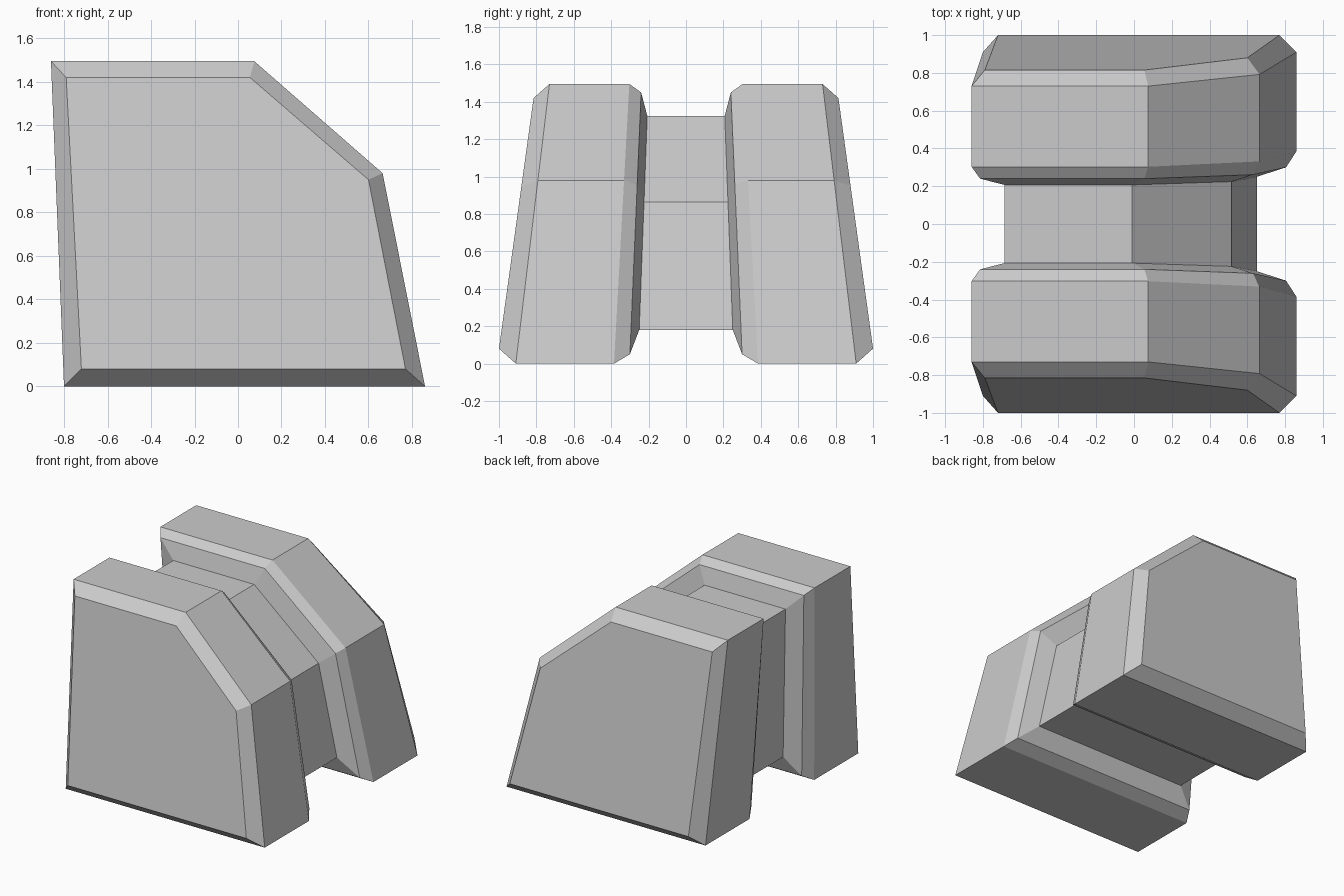
import bpy, bmesh

if "Cube" in bpy.data.objects:
    bpy.data.objects.remove(bpy.data.objects["Cube"])

# Five-sided cross-sections from the outer face to the central groove:
# (|y| at section bottom, |y| at section top, [(x, z) ...])
SECTIONS = [
    (1.00, 0.815, [(-0.72, 0.08), (0.77, 0.08), (0.60, 0.95), (0.055, 1.42), (-0.79, 1.42)]),
    (0.91, 0.73, [(-0.80, 0.0), (0.86, 0.0), (0.665, 0.98), (0.075, 1.495), (-0.86, 1.495)]),
    (0.385, 0.303, [(-0.80, 0.0), (0.86, 0.0), (0.665, 0.98), (0.075, 1.495), (-0.86, 1.495)]),
    (0.30, 0.24, [(-0.755, 0.05), (0.805, 0.05), (0.63, 0.955), (0.055, 1.45), (-0.815, 1.45)]),
    (0.25, 0.207, [(-0.635, 0.18), (0.65, 0.18), (0.515, 0.865), (-0.01, 1.325), (-0.685, 1.325)]),
]


def section_points(bottom_y, top_y, profile, side):
    """Place a profile on its leaning plane, on the front (-1) or back (+1)."""
    z0, z1 = profile[0][1], profile[-1][1]
    return [(x, side * (bottom_y + (top_y - bottom_y) * (z - z0) / (z1 - z0)), z)
            for x, z in profile]


def loft(name, sections):
    """Skin a row of matching sections and cap both ends."""
    bm = bmesh.new()
    rings = [[bm.verts.new(p) for p in pts] for pts in sections]
    for a, b in zip(rings, rings[1:]):
        for i in range(len(a)):
            j = (i + 1) % len(a)
            bm.faces.new((a[i], a[j], b[j], b[i]))
    bm.faces.new(rings[0])
    bm.faces.new(rings[-1])
    bmesh.ops.recalc_face_normals(bm, faces=bm.faces)
    mesh = bpy.data.meshes.new(name)
    bm.to_mesh(mesh)
    bm.free()
    obj = bpy.data.objects.new(name, mesh)
    bpy.context.collection.objects.link(obj)
    return obj


# Grooved block: front half, then the mirrored back half
front = [section_points(*s, -1) for s in SECTIONS]
back = [section_points(*s, 1) for s in reversed(SECTIONS)]
loft("grooved_block", front + back)
